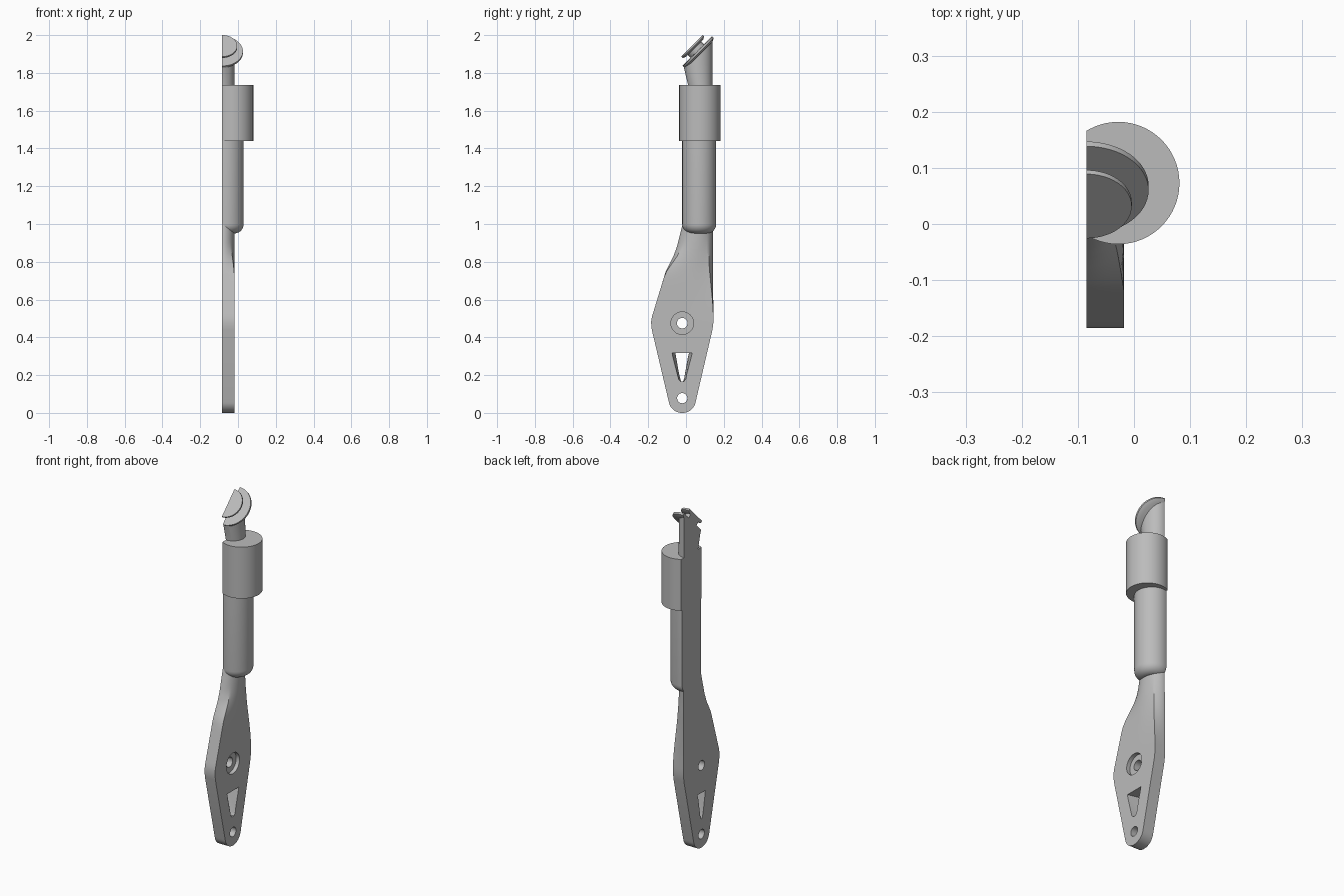
import bpy, bmesh, math
from mathutils import Matrix, Vector

cube = bpy.data.objects.get("Cube")
if cube:
    bpy.data.objects.remove(cube, do_unlink=True)

CUT = -0.085      # flat side shared by every part
DEPTH = 0.067     # thickness of the plate and shaft

grey = bpy.data.materials.new("satin grey")
grey.use_nodes = True
grey.diffuse_color = (0.5, 0.5, 0.5, 1)
grey.node_tree.nodes["Principled BSDF"].inputs["Base Color"].default_value = (0.5, 0.5, 0.5, 1)


def finish(name, bm):
    bmesh.ops.recalc_face_normals(bm, faces=bm.faces[:])
    mesh = bpy.data.meshes.new(name)
    bm.to_mesh(mesh)
    bm.free()
    mesh.materials.append(grey)
    ob = bpy.data.objects.new(name, mesh)
    bpy.context.collection.objects.link(ob)
    return ob


def smooth(ob):
    bpy.ops.object.select_all(action='DESELECT')
    ob.select_set(True)
    bpy.context.view_layer.objects.active = ob
    bpy.ops.object.shade_smooth_by_angle(angle=math.radians(30))


def slice_off(bm, point, normal):
    """Remove everything on the normal's side and cap the cut."""
    geom = bm.verts[:] + bm.edges[:] + bm.faces[:]
    bmesh.ops.bisect_plane(bm, geom=geom, plane_co=point, plane_no=normal, clear_outer=True)
    bmesh.ops.holes_fill(bm, edges=[e for e in bm.edges if e.is_boundary])


def loft(bm, rings):
    rows = [[bm.verts.new(p) for p in ring] for ring in rings]
    n = len(rows[0])
    for a, b in zip(rows, rows[1:]):
        for i in range(n):
            j = (i + 1) % n
            bm.faces.new((a[i], a[j], b[j], b[i]))
    bm.faces.new(rows[0][::-1])
    bm.faces.new(rows[-1])


def lathe(profile, matrix, sides=64):
    """Closed turned shape from (radius, height) pairs."""
    bm = bmesh.new()
    loft(bm, [[matrix @ Vector((r * math.cos(2 * math.pi * i / sides),
                                r * math.sin(2 * math.pi * i / sides), z))
               for i in range(sides)] for r, z in profile])
    return bm


def turned_part(name, profile, matrix):
    bm = lathe(profile, matrix)
    slice_off(bm, (CUT, 0, 0), (-1, 0, 0))
    smooth(finish(name, bm))


def ramp(z, lo, hi):
    t = min(1, max(0, (z - lo) / (hi - lo)))
    return t * t * (3 - 2 * t)


# Plate flowing into a half-round shaft: (z, back edge y, front edge y)
outline = [(0.07 * (1 - math.cos(a)), -0.02 - 0.07 * math.sin(a) - 0.002, -0.018 + 0.07 * math.sin(a))
           for a in [math.radians(8 * k) for k in range(11)]]
outline += [(0.44, -0.181, 0.14), (0.48, -0.185, 0.145), (0.51, -0.18, 0.145),
            (0.75, -0.107, 0.143), (0.79, -0.087, 0.143), (0.83, -0.066, 0.143),
            (0.88, -0.048, 0.142), (1.0, -0.018, 0.142), (1.1, 0.0, 0.14),
            (1.7, 0.012, 0.14), (1.74, 0.01, 0.14), (1.84, -0.014, 0.14), (2.03, -0.014, 0.14)]


def shaft_ring(z, y0, y1, steps=32):
    mid, half = (y0 + y1) / 2, (y1 - y0) / 2
    ring = []
    for i in range(steps + 1):
        a = math.pi * i / steps
        c, s = math.cos(a), math.sin(a)
        m = max(abs(c), abs(s))
        w = ramp(z, 0.5, 1.0) if c > 0 else ramp(z, 0.7, 0.92)
        k = w + (1 - w) / m
        ring.append((CUT + DEPTH * s * k, mid + half * c * k, z))
    return ring


rings = []
for (z0, a0, b0), (z1, a1, b1) in zip(outline, outline[1:]):
    n = max(1, round((z1 - z0) / 0.02)) if 0.5 < z0 < 1.0 else 1
    for k in range(n):
        t = k / n
        rings.append(shaft_ring(z0 + (z1 - z0) * t, a0 + (a1 - a0) * t, b0 + (b1 - b0) * t))
rings.append(shaft_ring(*outline[-1]))
bm = bmesh.new()
loft(bm, rings)
slice_off(bm, (CUT, 0.06, 1.905), (0, -1, 1))
shaft = finish("plate_and_shaft", bm)

# Cutters: two bolt holes, a counterbore and a tapered window
along_x = Matrix.Rotation(math.pi / 2, 4, 'Y')


def bore(name, z, radius, start, end):
    m = Matrix.Translation((0, -0.02, z)) @ along_x
    return finish(name, lathe([(radius, start), (radius, end)], m, 32))


bm = bmesh.new()
loft(bm, [[(x, -0.02 + s * y, z) for s, y, z in
           ((-1, top, 0.317), (1, top, 0.317), (1, low, 0.18), (1, low / 2, 0.167),
            (-1, low / 2, 0.167), (-1, low, 0.18))]
          for x, top, low in ((CUT - 0.02, 0.031, 0.007), (0.0, 0.058, 0.022))])
cutters = [bore("pivot_cutter", 0.475, 0.028, -0.2, 0.2),
           bore("counterbore_cutter", 0.475, 0.06, -0.04, 0.1),
           bore("end_hole_cutter", 0.078, 0.027, -0.2, 0.2),
           finish("window_cutter", bm)]
bpy.context.view_layer.objects.active = shaft
for c in cutters:
    c.hide_render = True
    mod = shaft.modifiers.new(c.name, 'BOOLEAN')
    mod.operation = 'DIFFERENCE'
    mod.solver = 'EXACT'
    mod.object = c
    bpy.ops.object.modifier_apply(modifier=mod.name)
for c in cutters:
    bpy.data.objects.remove(c, do_unlink=True)
smooth(shaft)

# Grip sleeve with a rounded lower end
fillet = [(0.04 + 0.05 * math.sin(a), 1.0 - 0.05 * math.cos(a))
          for a in [math.radians(10 * k) for k in range(10)]]
turned_part("grip_sleeve", fillet + [(0.09, 1.46)], Matrix.Translation((-0.06, 0.07, 0)))

# Wide collar
turned_part("collar", [(0.109, 1.44), (0.109, 1.737)], Matrix.Translation((-0.028, 0.073, 0)))

# Tilted head: flange, stem and button
tilt = Matrix.Translation((CUT, 0.06, 1.915)) @ Matrix.Rotation(math.radians(45), 4, 'X')
turned_part("head_flange", [(0.09, -0.022), (0.111, -0.012), (0.111, 0)], tilt)
turned_part("head_stem", [(0.05, -0.01), (0.05, 0.03)], tilt)
turned_part("head_button", [(0.066, 0.022), (0.081, 0.03), (0.081, 0.04)], tilt)
